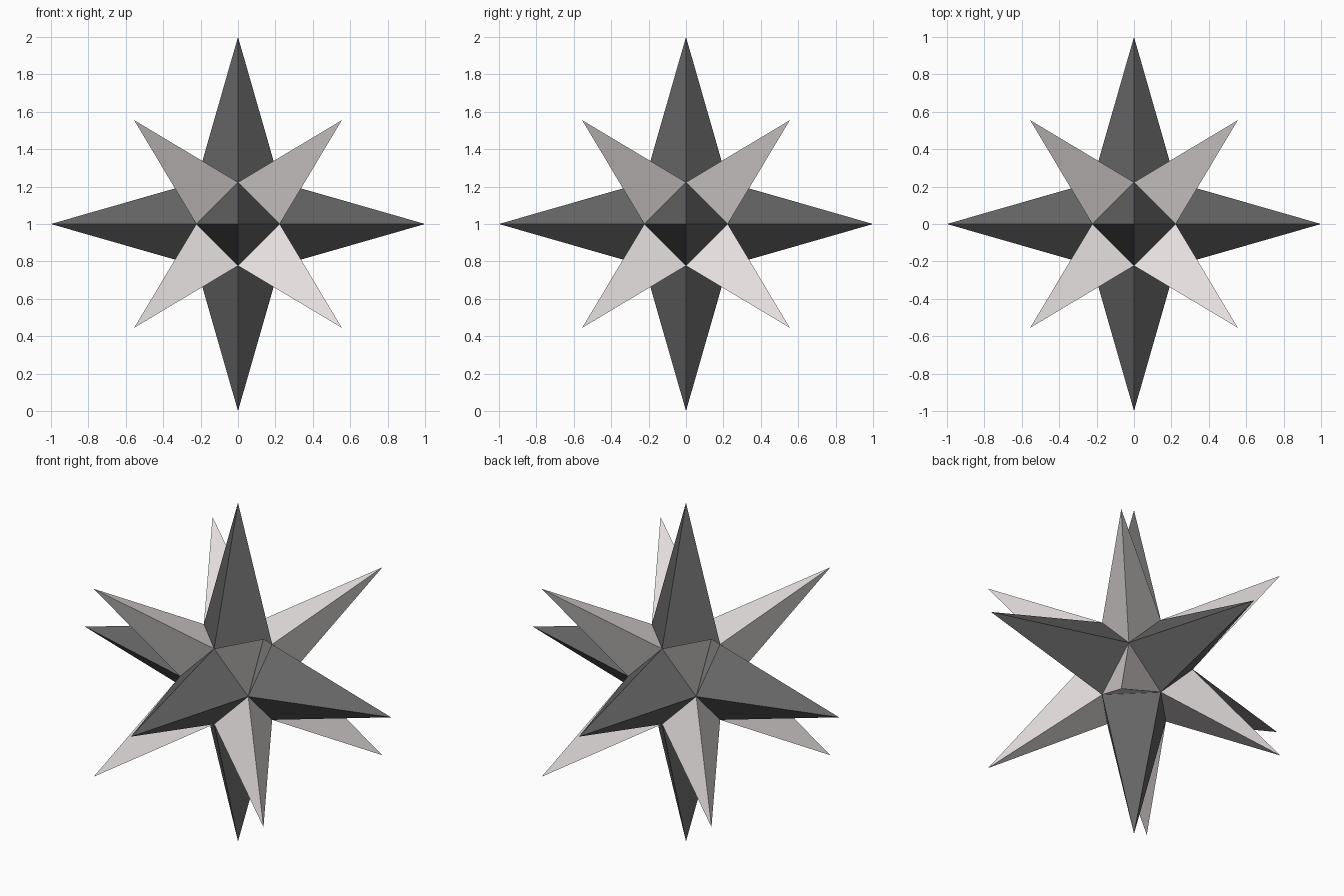
import bpy
from itertools import product
from mathutils import Vector

if "Cube" in bpy.data.objects:
    bpy.data.objects.remove(bpy.data.objects["Cube"])

CENTRE = Vector((0, 0, 1))
A = 0.223   # cuboctahedral core: corners at (+-A, +-A, 0) and permutations
TIP = 1.0   # reach of the axis spikes
DIAG = 0.555  # coordinate of the diagonal spike tips


def spikes(name, groups, colour):
    """Build open pyramids; each group is (tip, ring of base corners)."""
    verts, faces = [], []
    for tip, ring in groups:
        start = len(verts)
        n = len(ring)
        # keep the ring counter-clockwise around the tip direction
        if (ring[1] - ring[0]).cross(ring[2] - ring[1]).dot(tip) < 0:
            ring = ring[::-1]
        verts += [CENTRE + p for p in ring] + [CENTRE + tip]
        faces += [(start + i, start + (i + 1) % n, start + n) for i in range(n)]
    mesh = bpy.data.meshes.new(name)
    mesh.from_pydata(verts, [], faces)
    mat = bpy.data.materials.new(name + "_colour")
    mat.diffuse_color = (*colour, 1)
    mat.use_nodes = True
    mat.node_tree.nodes["Principled BSDF"].inputs["Base Color"].default_value = mat.diffuse_color
    mesh.materials.append(mat)
    obj = bpy.data.objects.new(name, mesh)
    bpy.context.collection.objects.link(obj)


# Six long four-sided spikes along the axes
axis_groups = []
for axis, sign in product(range(3), (-1, 1)):
    d, u, v = Vector(), Vector(), Vector()
    d[axis], u[(axis + 1) % 3], v[(axis + 2) % 3] = sign, 1, 1
    axis_groups.append((d * TIP, [(d + s) * A for s in (u, v, -u, -v)]))
spikes("axis_spikes", axis_groups, (0.13, 0.13, 0.13))

# Eight shorter three-sided spikes along the cube diagonals
diag_groups = []
for x, y, z in product((-1, 1), repeat=3):
    ring = [Vector(c) * A for c in ((x, y, 0), (x, 0, z), (0, y, z))]
    diag_groups.append((Vector((x, y, z)) * DIAG, ring))
spikes("diagonal_spikes", diag_groups, (0.8, 0.75, 0.75))
